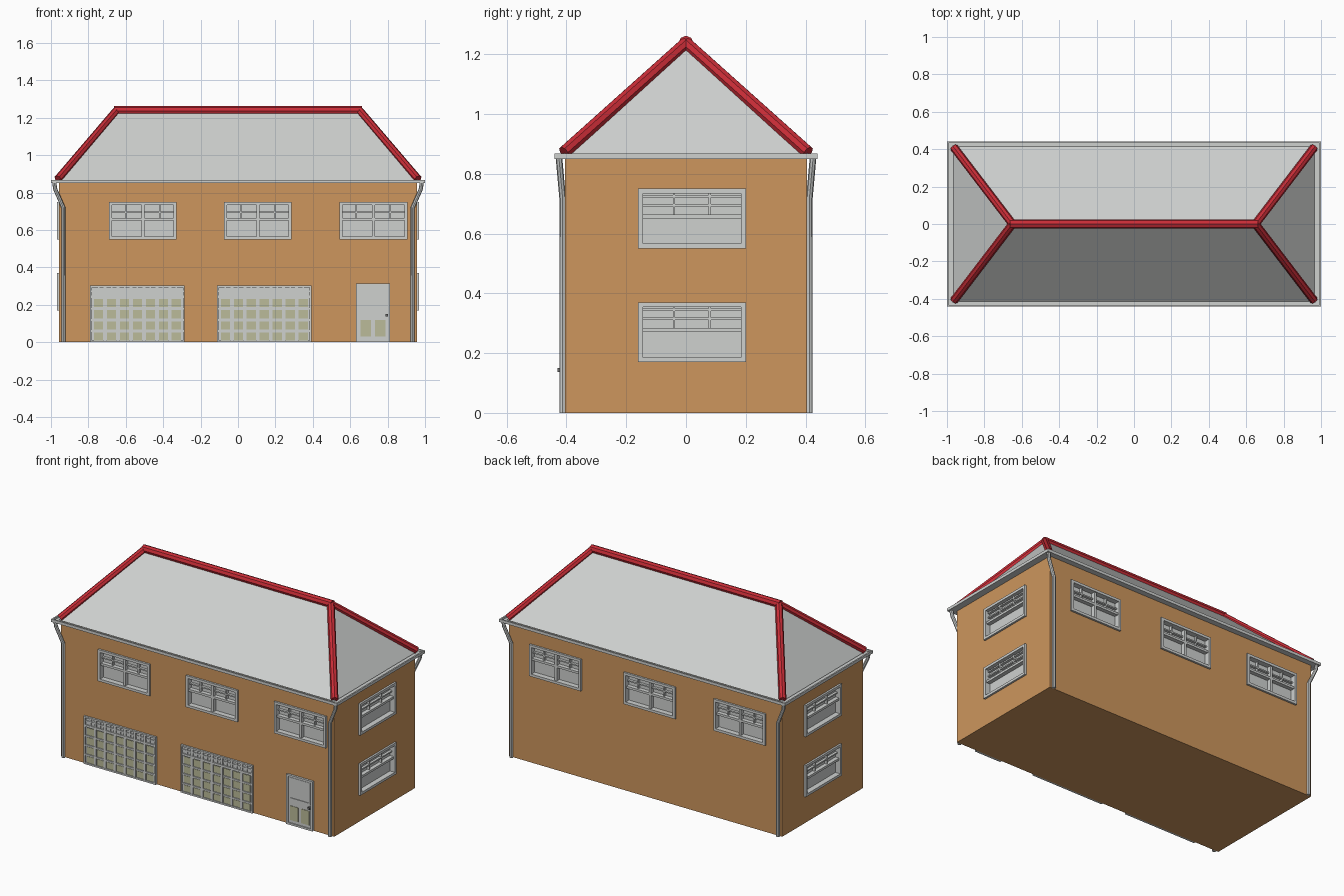
import bpy
import bmesh
from mathutils import Vector

if "Cube" in bpy.data.objects:
    bpy.data.objects.remove(bpy.data.objects["Cube"], do_unlink=True)


def material(name, rgb):
    m = bpy.data.materials.new(name)
    m.use_nodes = True
    m.diffuse_color = (*rgb, 1)
    m.node_tree.nodes["Principled BSDF"].inputs["Base Color"].default_value = (*rgb, 1)
    return m


OCHRE = material("ochre_wall", (0.61, 0.305, 0.11))
GREY = material("light_grey", (0.62, 0.635, 0.625))
RED = material("red_ridge_tile", (0.58, 0.026, 0.038))
BEIGE = material("beige_panel", (0.5, 0.5, 0.32))
STEEL = material("dark_handle", (0.15, 0.15, 0.15))

HX, HY, EAVE = 0.957, 0.405, 0.86     # wall half sizes and eave height
RIDGE_X, RIDGE_Z = 0.65, 1.24

# Map (along wall, outward, up) to world space for each wall
WALLS = {
    "front": lambda u, d, z: (u, -HY - d, z),
    "back": lambda u, d, z: (u, HY + d, z),
    "right_end": lambda u, d, z: (HX + d, u, z),
    "left_end": lambda u, d, z: (-HX - d, u, z),
}


def add_box(bm, a, b):
    lo = Vector([min(p) for p in zip(a, b)])
    hi = Vector([max(p) for p in zip(a, b)])
    verts = bmesh.ops.create_cube(bm, size=1)["verts"]
    bmesh.ops.scale(bm, vec=hi - lo, verts=verts)
    bmesh.ops.translate(bm, vec=(lo + hi) / 2, verts=verts)


def finish(bm, name, mat):
    bmesh.ops.recalc_face_normals(bm, faces=bm.faces)
    mesh = bpy.data.meshes.new(name)
    bm.to_mesh(mesh)
    bm.free()
    mesh.materials.append(mat)
    obj = bpy.data.objects.new(name, mesh)
    bpy.context.collection.objects.link(obj)
    return obj


def wall_boxes(name, wall, mat, boxes):
    """Boxes given as u0, u1, z0, z1, d0, d1 on one wall."""
    bm = bmesh.new()
    place = WALLS[wall]
    for u0, u1, z0, z1, d0, d1 in boxes:
        add_box(bm, place(u0, d0, z0), place(u1, d1, z1))
    return finish(bm, name, mat)


def border(u0, u1, z0, z1, w, d0, d1):
    return [(u0, u1, z0, z0 + w, d0, d1), (u0, u1, z1 - w, z1, d0, d1),
            (u0, u0 + w, z0 + w, z1 - w, d0, d1), (u1 - w, u1, z0 + w, z1 - w, d0, d1)]


def tubes(name, paths, radius, mat):
    curve = bpy.data.curves.new(name, "CURVE")
    curve.dimensions = "3D"
    curve.bevel_depth = radius
    curve.bevel_resolution = 2
    curve.use_fill_caps = True
    curve.materials.append(mat)
    for path in paths:
        spline = curve.splines.new("POLY")
        spline.points.add(len(path) - 1)
        for point, co in zip(spline.points, path):
            point.co = (*co, 1)
    obj = bpy.data.objects.new(name, curve)
    bpy.context.collection.objects.link(obj)
    bpy.ops.object.select_all(action="DESELECT")
    obj.select_set(True)
    bpy.context.view_layer.objects.active = obj
    bpy.ops.object.convert(target="MESH")
    bpy.ops.object.shade_smooth_by_angle()


# Window openings: wall, start, end, sill, head
UP, DOWN = (0.55, 0.75), (0.17, 0.37)
windows = [("front", u, u + 0.362, *UP) for u in (-0.69, -0.075, 0.543)]
windows += [("back", u, u + 0.362, *UP) for u in (-0.845, -0.215, 0.445)]
for level in (UP, DOWN):
    windows += [("right_end", -0.16, 0.2, *level), ("left_end", -0.175, 0.185, *level)]

# Walls with recessed openings
bm = bmesh.new()
add_box(bm, (-HX, -HY, 0), (HX, HY, EAVE))
walls = finish(bm, "walls", OCHRE)
bm = bmesh.new()
for wall, u0, u1, z0, z1 in windows:
    place = WALLS[wall]
    add_box(bm, place(u0 + 0.004, -0.03, z0 + 0.004), place(u1 - 0.004, 0.05, z1 - 0.004))
cutter = finish(bm, "opening_cutter", OCHRE)
cutter.hide_render = True
cut = walls.modifiers.new("openings", "BOOLEAN")
cut.operation = "DIFFERENCE"
cut.object = cutter
bpy.context.view_layer.objects.active = walls
bpy.ops.object.modifier_apply(modifier=cut.name)
bpy.data.objects.remove(cutter, do_unlink=True)

# Windows: frame, pane, transom and glazing bars
for i, (wall, u0, u1, z0, z1) in enumerate(windows):
    width, transom = u1 - u0, z0 + 0.1
    parts = border(u0, u1, z0, z1, 0.016, -0.03, 0.012)
    parts.append((u0, u1, z0, z1, -0.03, -0.022))
    parts.append((u0, u1, transom, transom + 0.014, -0.024, 0.004))
    if wall in ("front", "back"):
        mid = (u0 + u1) / 2
        parts.append((mid - 0.008, mid + 0.008, z0, z1, -0.024, 0.004))
        splits, rails = (0.25, 0.75), (0.7,)
    else:
        splits, rails = (1 / 3, 2 / 3), (0.7, 0.85)
    for s in splits:
        u = u0 + s * width
        parts.append((u - 0.004, u + 0.004, transom, z1, -0.024, -0.006))
    for s in rails:
        z = z0 + s * (z1 - z0)
        parts.append((u0, u1, z + 0.001, z + 0.009, -0.024, -0.006))
    wall_boxes(f"{wall}_window_{i + 1}", wall, GREY, parts)

# Garage doors: frame, ribs, raised beige panels and a glazed top strip
COLS, ROWS, TOP = 7, 4, 0.24
for n, u0 in enumerate((-0.79, -0.112)):
    u1 = u0 + 0.505
    step, rise = (u1 - u0 - 0.02) / COLS, TOP / ROWS
    frame = border(u0, u1, 0, 0.302, 0.01, 0, 0.012)
    frame.append((u0, u1, 0, 0.302, 0, 0.003))
    frame.append((u0, u1, TOP - 0.004, TOP + 0.01, 0, 0.011))
    panels = []
    for c in range(COLS):
        left = u0 + 0.01 + c * step
        if c:
            frame.append((left - 0.008, left + 0.008, 0, 0.3, 0, 0.01))
        mid = left + step / 2
        frame.append((mid - 0.004, mid + 0.004, TOP, 0.3, 0, 0.008))
        for r in range(ROWS):
            panels.append((left + 0.01, left + step - 0.01,
                           r * rise + 0.007, (r + 1) * rise - 0.009, 0.002, 0.006))
    for r in range(1, ROWS):
        frame.append((u0, u1, r * rise - 0.006, r * rise + 0.004, 0, 0.009))
    frame.append((u0, u1, 0.268, 0.276, 0, 0.008))
    wall_boxes(f"garage_door_{n + 1}", "front", GREY, frame)
    wall_boxes(f"garage_door_panels_{n + 1}", "front", BEIGE, panels)

# Entrance door
D0, D1 = 0.63, 0.814
leaf = border(D0, D1, 0, 0.315, 0.012, 0, 0.014) + [(D0, D1, 0, 0.315, 0, 0.007)]
leaf += border(D0 + 0.018, D1 - 0.018, 0.165, 0.3, 0.006, 0, 0.011)
wall_boxes("entrance_door", "front", GREY, leaf)
wall_boxes("entrance_door_panels", "front", BEIGE,
           [(u, u + 0.057, 0.03, 0.12, 0.004, 0.01) for u in (0.655, 0.732)])
wall_boxes("door_handle", "front", STEEL, [(0.788, 0.802, 0.137, 0.151, 0, 0.025)])

# Hipped roof
bm = bmesh.new()
RX, RY = 0.965, 0.415
base = [bm.verts.new((x, y, 0.862)) for x, y in ((-RX, -RY), (RX, -RY), (RX, RY), (-RX, RY))]
west, east = [bm.verts.new((x, 0, RIDGE_Z)) for x in (-RIDGE_X, RIDGE_X)]
a, b, c, d = base
for face in ((a, b, east, west), (b, c, east), (c, d, west, east), (d, a, west), (d, c, b, a)):
    bm.faces.new(face)
finish(bm, "hipped_roof", GREY)

# Gutter: soffit plate with an upstanding lip
bm = bmesh.new()
GX, GY = 0.997, 0.438
add_box(bm, (-GX, -GY, 0.85), (GX, GY, 0.856))
for s in (-1, 1):
    add_box(bm, (-1, s * (GY - 0.006), 0.85), (1, s * (GY + 0.002), 0.868))
    add_box(bm, (s * (GX - 0.006), -GY, 0.85), (s * 1.0, GY, 0.868))
finish(bm, "gutter", GREY)

# Ridge and hip tiles
corners = [(sx, sy) for sx in (-1, 1) for sy in (-1, 1)]
tubes("ridge_tile", [[(-0.662, 0, 1.237), (0.662, 0, 1.237)]], 0.025, RED)
tubes("hip_tiles", [[(sx * RIDGE_X, 0, 1.237), (sx * 0.962, sy * 0.408, 0.872)]
                    for sx, sy in corners], 0.022, RED)

# Downpipes with a swan neck to the gutter
tubes("downpipes", [[(sx * 0.934, sy * 0.413, 0), (sx * 0.934, sy * 0.413, 0.72),
                     (sx * 0.978, sy * 0.422, 0.82), (sx * 0.982, sy * 0.425, 0.853)]
                    for sx, sy in corners], 0.011, GREY)
